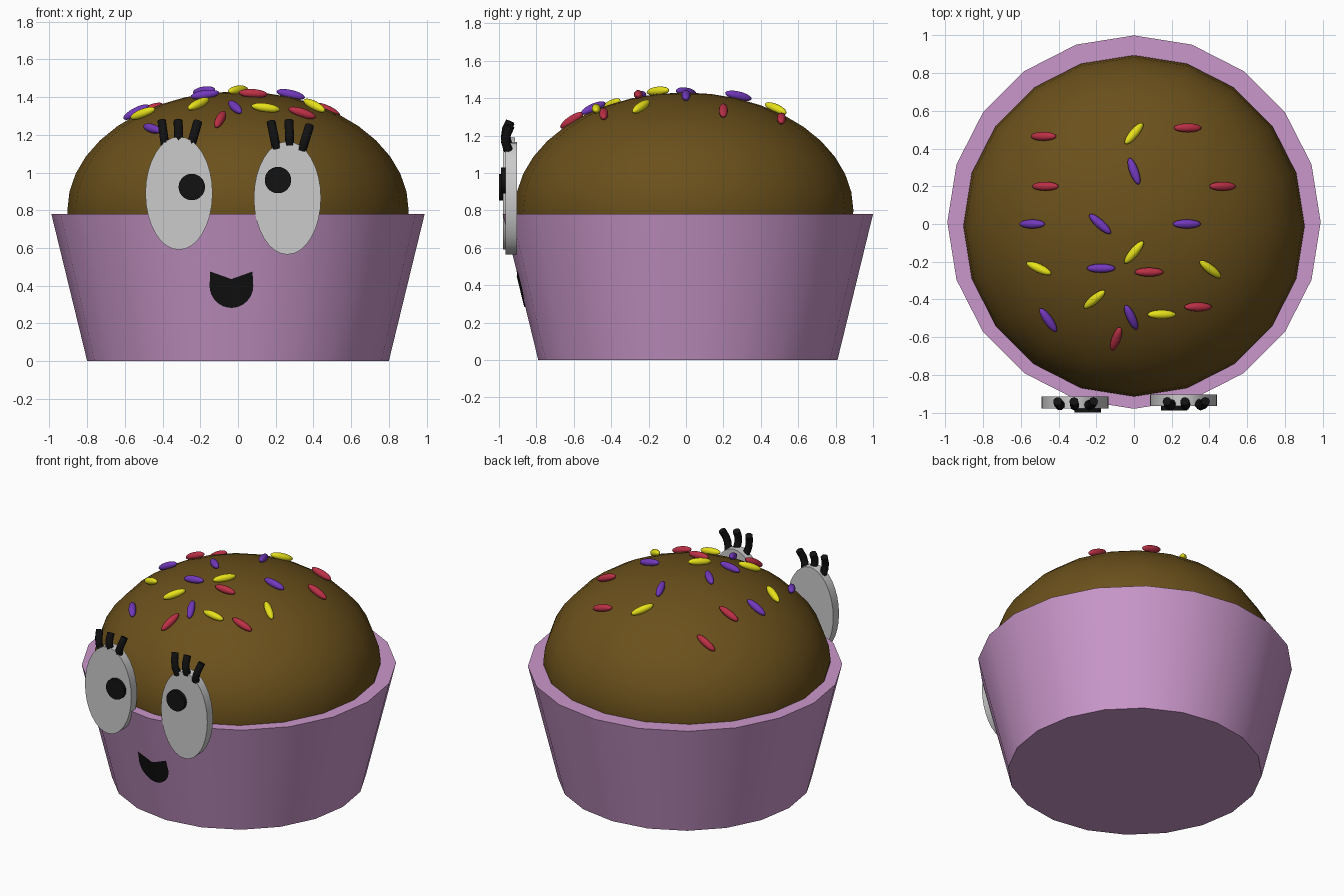
import bpy, bmesh
from math import sin, cos, pi, sqrt, radians, tan
from mathutils import Vector, Matrix

if "Cube" in bpy.data.objects:
    bpy.data.objects.remove(bpy.data.objects["Cube"])


def material(name, rgb):
    m = bpy.data.materials.new(name)
    m.diffuse_color = (*rgb, 1)
    m.use_nodes = True
    m.node_tree.nodes["Principled BSDF"].inputs["Base Color"].default_value = m.diffuse_color
    return m


PINK = material("pink_paper", (0.59, 0.31, 0.59))
BROWN = material("chocolate", (0.145, 0.08, 0.011))
BLACK = material("black", (0.006, 0.006, 0.006))
SUGAR = {"r": material("red_sugar", (0.5, 0.03, 0.06)),
         "y": material("yellow_sugar", (0.8, 0.75, 0.01)),
         "p": material("purple_sugar", (0.17, 0.04, 0.5))}


def finish(name, bm, mat=None, smooth=40):
    bmesh.ops.recalc_face_normals(bm, faces=bm.faces)
    me = bpy.data.meshes.new(name)
    bm.to_mesh(me)
    bm.free()
    ob = bpy.data.objects.new(name, me)
    bpy.context.collection.objects.link(ob)
    if mat:
        me.materials.append(mat)
    if smooth:
        bpy.ops.object.select_all(action='DESELECT')
        ob.select_set(True)
        bpy.context.view_layer.objects.active = ob
        bpy.ops.object.shade_smooth_by_angle(angle=radians(smooth))
    return ob


def lathe(name, profile, cy, mat, sides=20):
    # stacked rings of (radius, z), capped at both ends
    bm = bmesh.new()
    rings = [[bm.verts.new((r * cos(2 * pi * i / sides), cy + r * sin(2 * pi * i / sides), z))
              for i in range(sides)] for r, z in profile]
    for a, b in zip(rings, rings[1:]):
        for i in range(sides):
            j = (i + 1) % sides
            bm.faces.new((a[i], a[j], b[j], b[i]))
    bm.faces.new(rings[0])
    bm.faces.new(rings[-1])
    return finish(name, bm, mat)


def disc(name, x, z, rx, rz, y0, y1, mat=None):
    # flat oval plate facing the front
    bm = bmesh.new()
    m = (Matrix.Translation((x, (y0 + y1) / 2, z)) @ Matrix.Diagonal((rx, abs(y1 - y0), rz, 1))
         @ Matrix.Rotation(pi / 2, 4, 'X'))
    bmesh.ops.create_cone(bm, cap_ends=True, segments=32, radius1=1, radius2=1, depth=1, matrix=m)
    return finish(name, bm, mat)


# paper cup and domed cake top
CUP_Y, CUP_H, R0, R1 = 0.01, 0.78, 0.80, 0.99
lathe("cup", [(R0, 0), (R1, CUP_H)], CUP_Y, PINK)
DOME_Z, DOME_R, DOME_H, DOME_Y = 0.80, 0.905, 0.63, -0.01
arc = [pi / 2 * i / 10 for i in range(10)] + [pi / 2 - 0.01]
lathe("cake_top", [(0.90, 0.75)] + [(DOME_R * cos(a), DOME_Z + DOME_H * sin(a)) for a in arc],
      DOME_Y, BROWN)

# eyes and pupils
disc("eye_left", -0.313, 0.89, 0.178, 0.30, -0.915, -0.979)
disc("eye_right", 0.262, 0.865, 0.178, 0.30, -0.903, -0.965)
disc("pupil_left", -0.245, 0.923, 0.07, 0.07, -0.96, -1.0, BLACK)
disc("pupil_right", 0.212, 0.96, 0.07, 0.07, -0.95, -0.99, BLACK)

# eyelashes: short bent tubes, (base x, base z, tip x, tip z)
lashes = [(-0.386, 1.14, -0.405, 1.275), (-0.313, 1.16, -0.318, 1.275), (-0.25, 1.14, -0.213, 1.27),
          (0.203, 1.13, 0.175, 1.27), (0.275, 1.15, 0.27, 1.275), (0.34, 1.12, 0.38, 1.25)]
for n, (xa, za, xb, zb) in enumerate(lashes):
    cu = bpy.data.curves.new("eyelash", 'CURVE')
    cu.dimensions = '3D'
    cu.bevel_depth, cu.bevel_resolution, cu.use_fill_caps = 0.024, 2, True
    sp = cu.splines.new('POLY')
    sp.points.add(3)
    for p, t, y in zip(sp.points, (0, 0.35, 0.65, 1), (-0.95, -0.965, -0.96, -0.94)):
        p.co = (xa + (xb - xa) * t, y, za + (zb - za) * t, 1)
    cu.materials.append(BLACK)
    bpy.context.collection.objects.link(bpy.data.objects.new(f"eyelash_{n + 1}", cu))

# smiling mouth, laid onto the two front panels of the cup
bm = bmesh.new()
MX = -0.035
outline = [(MX, 0.435), (MX - 0.112, 0.475)]
outline += [(MX - 0.116 * cos(a), 0.40 - 0.118 * sin(a)) for a in [pi * i / 16 for i in range(17)]]
outline += [(MX + 0.112, 0.475)]
lower = [bm.verts.new((x, 0, z)) for x, z in outline]
bm.faces.new(lower)
bmesh.ops.triangulate(bm, faces=bm.faces[:])
bmesh.ops.bisect_plane(bm, geom=bm.verts[:] + bm.edges[:] + bm.faces[:],
                       plane_co=(0, 0, 0), plane_no=(1, 0, 0))
for v in bm.verts:
    r = R0 + (R1 - R0) * v.co.z / CUP_H
    v.co.y = CUP_Y - r + abs(v.co.x) * tan(pi / 20) - 0.006
finish("mouth", bm, BLACK, 0)

# sprinkles lying on the dome: colour, x, y, heading in degrees
sprinkles = [("r", -0.48, 0.465, 0), ("r", 0.285, 0.51, 0), ("y", 0, 0.48, 50), ("p", 0, 0.28, -70),
             ("r", -0.47, 0.20, 0), ("r", 0.47, 0.20, 0), ("p", -0.54, 0, 0), ("p", -0.18, 0, -42),
             ("p", 0.28, 0, 0), ("y", 0, -0.15, 50), ("y", -0.505, -0.235, -25),
             ("p", -0.175, -0.235, 0), ("r", 0.08, -0.255, 0), ("y", 0.405, -0.24, -38),
             ("y", -0.21, -0.40, 40), ("p", -0.455, -0.51, -55), ("p", -0.015, -0.495, -65),
             ("y", 0.147, -0.48, 0), ("r", 0.34, -0.44, 0), ("r", -0.095, -0.61, 70)]
for n, (c, x, y, deg) in enumerate(sprinkles):
    dy = y - DOME_Y
    h = DOME_H * sqrt(1 - (x * x + dy * dy) / DOME_R ** 2)
    normal = Vector((x / DOME_R ** 2, dy / DOME_R ** 2, h / DOME_H ** 2)).normalized()
    d = Vector((cos(radians(deg)), sin(radians(deg)), 0))
    d.z = -(d.x * normal.x + d.y * normal.y) / normal.z
    d.normalize()
    rot = Matrix((d, normal.cross(d), normal)).transposed().to_4x4()
    pos = Vector((x, y, DOME_Z + h + 0.015))
    bm = bmesh.new()
    bmesh.ops.create_uvsphere(bm, u_segments=16, v_segments=10, radius=1,
                              matrix=Matrix.Translation(pos) @ rot
                              @ Matrix.Diagonal((0.077, 0.024, 0.024, 1)))
    finish(f"sprinkle_{n + 1}", bm, SUGAR[c], 60)
